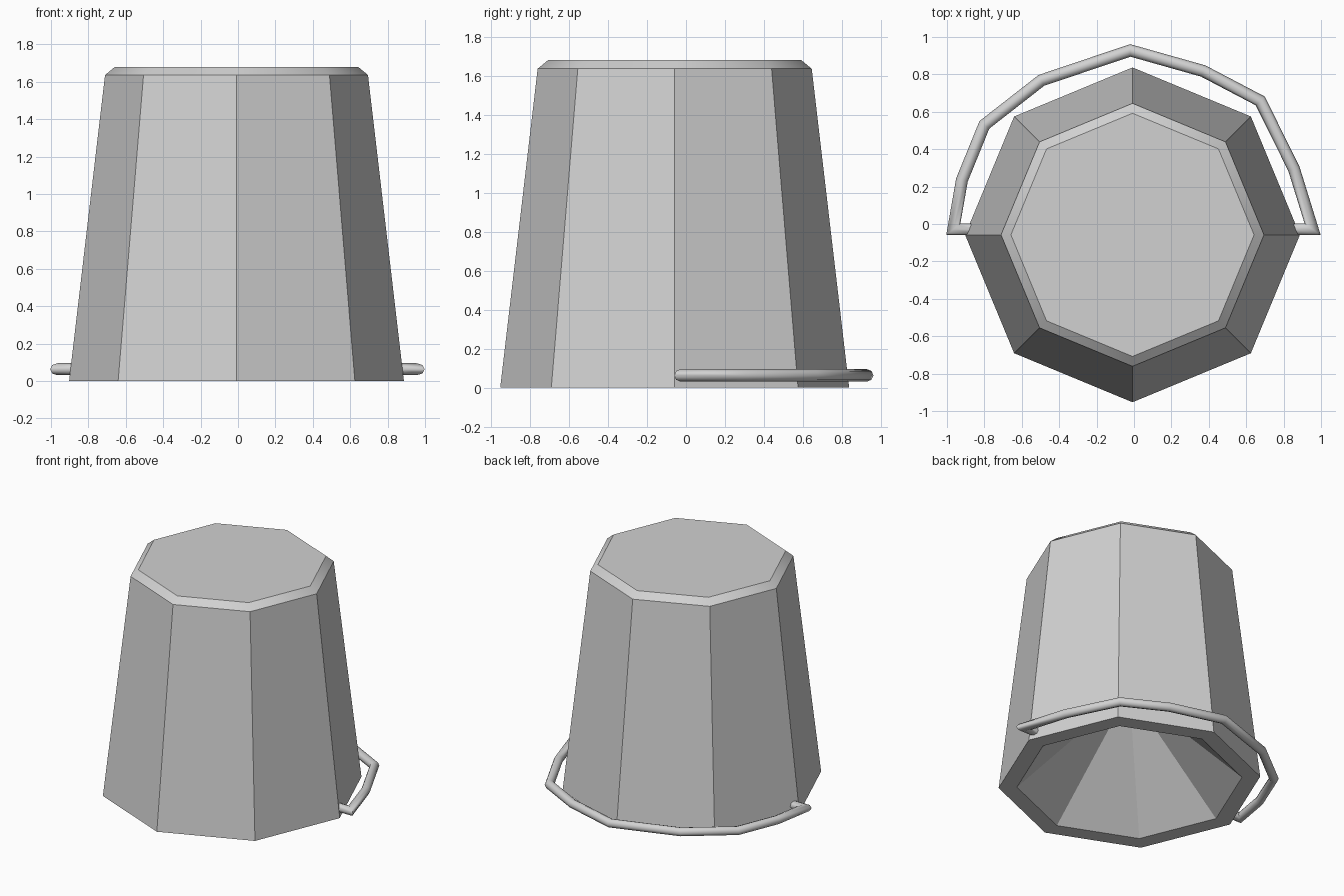
import bpy, bmesh, math
from mathutils import Vector

if "Cube" in bpy.data.objects:
    bpy.data.objects.remove(bpy.data.objects["Cube"])

CX, CY = -0.008, -0.058          # bucket axis
grey = bpy.data.materials.new("light_grey_metal")
grey.diffuse_color = (0.64, 0.64, 0.64, 1)
grey.use_nodes = True
grey.node_tree.nodes["Principled BSDF"].inputs["Base Color"].default_value = grey.diffuse_color


def finish(bm, name):
    bmesh.ops.recalc_face_normals(bm, faces=bm.faces[:])
    mesh = bpy.data.meshes.new(name)
    bm.to_mesh(mesh)
    bm.free()
    mesh.materials.append(grey)
    obj = bpy.data.objects.new(name, mesh)
    bpy.context.collection.objects.link(obj)
    return obj


def bridge(bm, a, b, smooth=False):
    n = len(a)
    for i in range(n):
        f = bm.faces.new((a[i], a[(i + 1) % n], b[(i + 1) % n], b[i]))
        f.smooth = smooth


# Upturned bucket: eight sides, bevelled base on top, hollow tapering inside
bm = bmesh.new()
profile = [(0.65, 1.68), (0.703, 1.636), (0.895, 0.0), (0.77, 0.0)]
rings = [[bm.verts.new((CX + r * math.cos(i * math.pi / 4),
                        CY + r * math.sin(i * math.pi / 4), z)) for i in range(8)]
         for r, z in profile]
for k in range(3):
    bridge(bm, rings[k], rings[k + 1], smooth=(k == 0))
bm.faces.new(rings[0])
apex = bm.verts.new((CX, CY, 0.72))
for i in range(8):
    bm.faces.new((rings[3][i], rings[3][(i + 1) % 8], apex))
finish(bm, "bucket")

# Handle: round bar swept along a half hoop, ends turned in to the bucket
path = [Vector(p) for p in [
    (-0.86, -0.028), (-0.966, -0.028), (-0.92, 0.235), (-0.80, 0.53), (-0.495, 0.768),
    (-0.02, 0.928), (0.37, 0.818), (0.675, 0.658), (0.855, 0.295), (0.955, -0.028),
    (0.85, -0.028)]]
bm = bmesh.new()
R, SIDES, Z = 0.032, 8, 0.063
rings = []
for i, p in enumerate(path):
    d_in = (p - path[max(i - 1, 0)]) if i else path[1] - p
    d_out = (path[i + 1] - p) if i < len(path) - 1 else d_in
    n1 = Vector((-d_in.y, d_in.x)).normalized()
    n2 = Vector((-d_out.y, d_out.x)).normalized()
    m = (n1 + n2).normalized()
    m = m / m.dot(n1)            # mitred corner
    ring = []
    for s in range(SIDES):
        a = 2 * math.pi * s / SIDES
        q = p + m * (R * math.cos(a))
        ring.append(bm.verts.new((q.x, q.y, Z + R * math.sin(a))))
    rings.append(ring)
for a, b in zip(rings, rings[1:]):
    bridge(bm, a, b, smooth=True)
bm.faces.new(rings[0])
bm.faces.new(rings[-1])
handle = finish(bm, "handle")
bpy.context.view_layer.objects.active = handle
handle.select_set(True)
bpy.ops.object.shade_smooth_by_angle(angle=math.radians(50))
